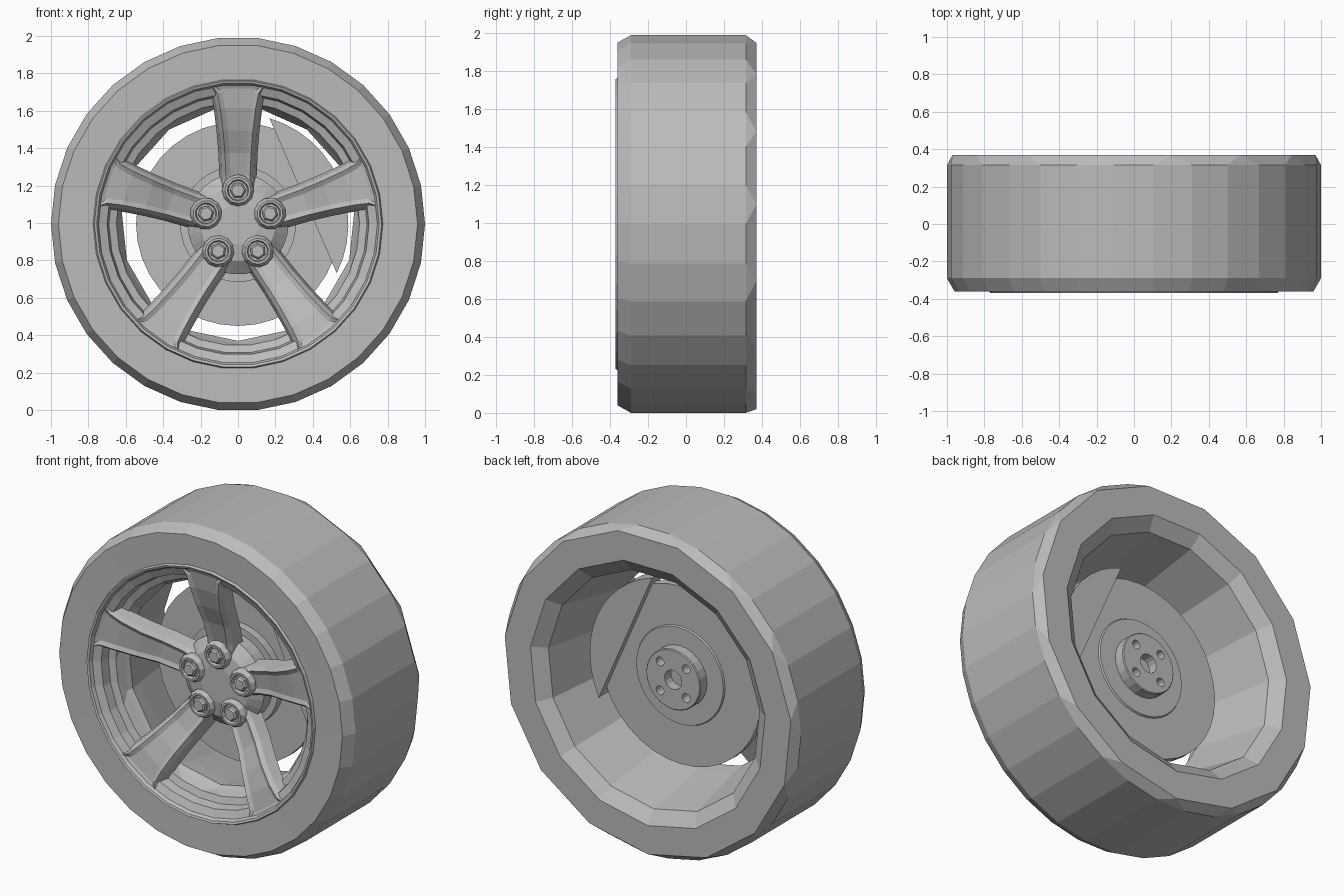
import bpy, bmesh
from math import cos, sin, pi, radians
from mathutils import Matrix

if "Cube" in bpy.data.objects:
    bpy.data.objects.remove(bpy.data.objects["Cube"])

AXLE = 0.9945
grey = bpy.data.materials.new("plain grey")
grey.use_nodes = True
grey.diffuse_color = (0.5, 0.5, 0.5, 1)
grey.node_tree.nodes["Principled BSDF"].inputs["Base Color"].default_value = (0.5, 0.5, 0.5, 1)


def finish(bm, name):
    """Turn a bmesh around the axle into a flat-shaded object."""
    bmesh.ops.recalc_face_normals(bm, faces=bm.faces)
    me = bpy.data.meshes.new(name)
    bm.to_mesh(me)
    bm.free()
    me.materials.append(grey)
    ob = bpy.data.objects.new(name, me)
    ob.location.z = AXLE
    bpy.context.collection.objects.link(ob)
    return ob


def lathe(bm, profile, caps=False, centre=(0, 0)):
    """Revolve (radius, y, sides) rings about the axle; sides may halve."""
    rings = []
    for r, y, n in profile:
        shift = radians(6) if n == 15 else 0
        angles = [2 * pi * i / n + shift for i in range(n)]
        rings.append([bm.verts.new((centre[0] + r * cos(a), y, centre[1] + r * sin(a)))
                      for a in angles])
    for a, b in zip(rings, rings[1:]):
        n, m = len(a), len(b)
        for i in range(m):
            j = (i + 1) % m
            if n == m:
                bm.faces.new((a[i], a[j], b[j], b[i]))
            else:
                bm.faces.new((a[2 * i], a[2 * i + 1], b[i]))
                bm.faces.new((a[2 * i + 1], a[(2 * i + 2) % n], b[j], b[i]))
    if caps:
        bm.faces.new(rings[0])
        bm.faces.new(rings[-1])


def turned(name, profile, caps=False):
    bm = bmesh.new()
    lathe(bm, profile, caps)
    return finish(bm, name)


# Tyre: fine front and tread, coarser back edge
turned("tyre", [(0.765, -0.355, 30), (0.96, -0.36, 30), (1, -0.29, 30), (1, 0.315, 30),
                (0.975, 0.37, 15), (0.8, 0.37, 15)])

# Rim: front lip, stepped slot wall, barrel widening to the back
turned("rim", [(0.775, -0.355, 30), (0.768, -0.37, 30), (0.755, -0.365, 30),
               (0.745, -0.345, 30), (0.7, -0.325, 30), (0.69, -0.27, 30),
               (0.65, -0.255, 30), (0.64, -0.2, 15), (0.625, -0.17, 15),
               (0.64, -0.08, 15), (0.72, 0.31, 15), (0.8, 0.37, 15)])

# Wheel centre
turned("wheel_centre", [(0.11, -0.2, 30), (0.2, -0.185, 30), (0.27, -0.13, 30),
                        (0.27, -0.04, 30)], True)


# Spokes: a five-fold swept section (distance, y, half width, depth)
def spoke(bm):
    path = [(0.15, -0.195, 0.08, 0.1), (0.26, -0.2, 0.085, 0.1), (0.38, -0.235, 0.09, 0.1),
            (0.5, -0.29, 0.1, 0.1), (0.62, -0.33, 0.115, 0.09), (0.7, -0.345, 0.13, 0.08),
            (0.755, -0.355, 0.17, 0.05)]
    loops = []
    for r, y, w, d in path:
        section = [(-w - 0.015, d), (-w, 0.025), (-w + 0.02, 0), (-w + 0.045, 0.012),
                   (w - 0.045, 0.012), (w - 0.02, 0), (w, 0.025), (w + 0.015, d)]
        loops.append([bm.verts.new((x, y + dy, r)) for x, dy in section])
    for a, b in zip(loops, loops[1:]):
        for i in range(len(a)):
            j = (i + 1) % len(a)
            bm.faces.new((a[i], a[j], b[j], b[i]))
    bm.faces.new(loops[0])
    bm.faces.new(loops[-1])


def bolt_seat(bm):
    # raised collar with a sunken floor
    lathe(bm, [(0.088, -0.12, 12), (0.085, -0.2, 12), (0.07, -0.225, 12),
               (0.058, -0.225, 12), (0.052, -0.205, 12)], True, (0, 0.18))


def bolt(bm):
    lathe(bm, [(0.044, -0.15, 6), (0.044, -0.225, 6), (0.034, -0.235, 6)], True, (0, 0.18))


for label, build in (("spoke", spoke), ("bolt_seat", bolt_seat), ("bolt", bolt)):
    for k in range(5):
        bm = bmesh.new()
        build(bm)
        bm.transform(Matrix.Rotation(2 * pi * k / 5, 4, 'Y'))
        finish(bm, f"{label}_{k + 1}")

# Brake disc with a shallow raised ring on both sides
turned("brake_disc", [(0.31, -0.05, 36), (0.31, 0, 36), (0.545, 0, 36), (0.545, 0.05, 36),
                      (0.3, 0.05, 36), (0.295, 0.06, 36)], True)

# Axle hub with a centre bore and four holes
hub = turned("axle_hub", [(0.185, 0.03, 24), (0.185, 0.12, 24), (0.18, 0.125, 24)], True)
bm = bmesh.new()
lathe(bm, [(0.058, 0.065, 16), (0.058, 0.2, 16)], True)
for k in range(4):
    a = pi / 4 + k * pi / 2
    lathe(bm, [(0.027, 0.065, 12), (0.027, 0.2, 12)], True, (0.125 * cos(a), 0.125 * sin(a)))
cutter = finish(bm, "hub_cutter")
cutter.hide_render = True
cut = hub.modifiers.new("holes", 'BOOLEAN')
cut.operation = 'DIFFERENCE'
cut.solver = 'EXACT'
cut.object = cutter
bpy.context.view_layer.objects.active = hub
bpy.ops.object.modifier_apply(modifier=cut.name)
bpy.data.objects.remove(cutter)

# Brake caliper: a circle segment straddling the disc edge
bm = bmesh.new()
tilt, half, steps = radians(23.5), radians(50), 12
outline = [tilt - half + 2 * half * i / steps for i in range(steps + 1)]
front, back = ([bm.verts.new((0.59 * cos(a), y, 0.59 * sin(a))) for a in outline]
               for y in (-0.03, 0.09))
bm.faces.new(front)
bm.faces.new(back)
for i in range(len(front)):
    j = (i + 1) % len(front)
    bm.faces.new((front[i], front[j], back[j], back[i]))
finish(bm, "brake_caliper")
